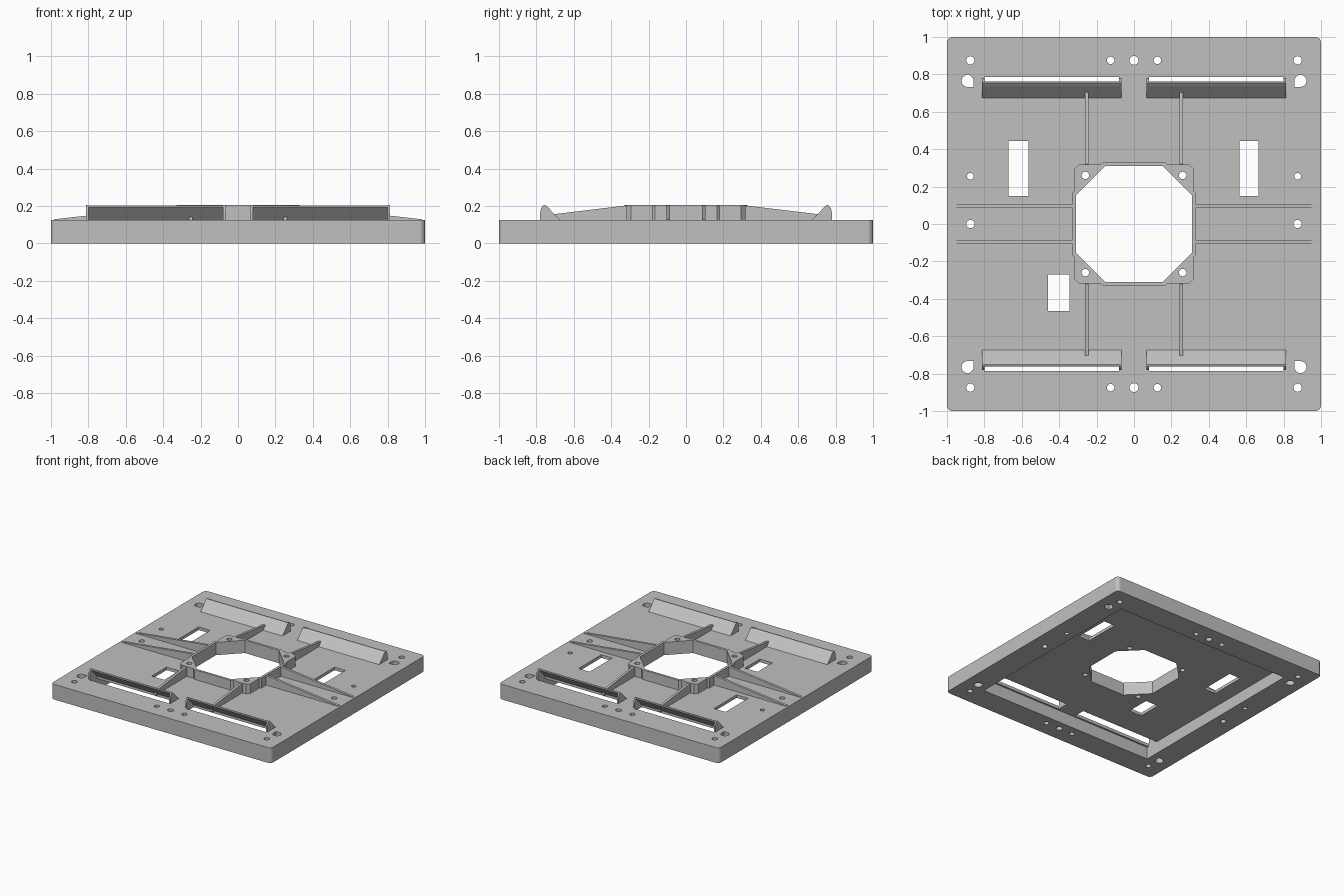
import bpy, bmesh, math
from mathutils import Matrix, Vector

cube = bpy.data.objects.get("Cube")
if cube:
    bpy.data.objects.remove(cube)

grey = bpy.data.materials.new("light grey")
grey.use_nodes = True
colour = (0.53, 0.53, 0.53, 1)
grey.diffuse_color = colour
grey.node_tree.nodes["Principled BSDF"].inputs["Base Color"].default_value = colour

PLANE_XY = Matrix.Identity(4)
PLANE_YZ = Matrix(((0, 0, 1, 0), (1, 0, 0, 0), (0, 1, 0, 0), (0, 0, 0, 1)))
TOP, FLOOR, RIM = 0.125, 0.1, 0.205


def add_prism(bm, outline, low, high, frame=PLANE_XY):
    """Extrude an outline from low to high along the normal of its plane."""
    part = bmesh.new()
    face = part.faces.new([part.verts.new(frame @ Vector((a, b, low))) for a, b in outline])
    moved = bmesh.ops.extrude_face_region(part, geom=[face])["geom"]
    shift = frame.to_3x3() @ Vector((0, 0, high - low))
    bmesh.ops.translate(part, vec=shift, verts=[v for v in moved if isinstance(v, bmesh.types.BMVert)])
    bmesh.ops.recalc_face_normals(part, faces=part.faces)
    mesh = bpy.data.meshes.new("piece")
    part.to_mesh(mesh)
    part.free()
    bm.from_mesh(mesh)
    bpy.data.meshes.remove(mesh)


def finish(bm, name):
    mesh = bpy.data.meshes.new(name)
    bm.to_mesh(mesh)
    bm.free()
    mesh.materials.append(grey)
    obj = bpy.data.objects.new(name, mesh)
    bpy.context.collection.objects.link(obj)
    return obj


def prism(name, outline, low, high, frame=PLANE_XY):
    bm = bmesh.new()
    add_prism(bm, outline, low, high, frame)
    return finish(bm, name)


def rect(x0, x1, y0, y1):
    return [(x0, y0), (x1, y0), (x1, y1), (x0, y1)]


def circle(x, y, r, n=20):
    return [(x + r * math.cos(i * math.tau / n), y + r * math.sin(i * math.tau / n)) for i in range(n)]


def rounded_square(half, r, n=5):
    pts = []
    for q, (sx, sy) in enumerate([(1, 1), (-1, 1), (-1, -1), (1, -1)]):
        for i in range(n + 1):
            a = (q + i / n) * math.pi / 2
            pts.append((sx * (half - r) + r * math.cos(a), sy * (half - r) + r * math.sin(a)))
    return pts


def teardrop(x, y, r):
    """Round hole with one square corner pointing to the centre of the plate."""
    start = math.atan2(-y, -x) + math.pi / 4
    pts = [(x + r * math.cos(start + i * math.pi / 12), y + r * math.sin(start + i * math.pi / 12))
           for i in range(19)]
    return pts + [(x - math.copysign(r, x), y - math.copysign(r, y))]


def cut(obj, cutter):
    mod = obj.modifiers.new("cut", "BOOLEAN")
    mod.operation, mod.solver, mod.object = "DIFFERENCE", "EXACT", cutter
    cutter.hide_render = True
    bpy.context.view_layer.update()
    bpy.context.view_layer.objects.active = obj
    bpy.ops.object.modifier_apply(modifier=mod.name)


# Base plate with a square pocket underneath
plate = prism("base_plate", rounded_square(1, 0.03), 0, TOP)
pocket = prism("pocket_cutter", rect(-0.8, 0.8, -0.8, 0.8), -0.1, FLOOR)
cut(plate, pocket)

# Openings through the plate
holes = bmesh.new()
outlines = [rect(-0.67, -0.565, 0.15, 0.445), rect(0.565, 0.665, 0.15, 0.445),
            rect(-0.46, -0.345, -0.465, -0.27)]
for s in (-1, 1):
    outlines += [circle(s * 0.875, 0, 0.022), circle(s * 0.875, 0.255, 0.018),
                 circle(0, s * 0.875, 0.024)]
    for t in (-1, 1):
        outlines += [circle(s * 0.875, t * 0.875, 0.022), circle(s * 0.125, t * 0.875, 0.02),
                     circle(s * 0.26, t * 0.26, 0.02), teardrop(s * 0.89, t * 0.765, 0.032)]
        xs, ys = sorted((s * 0.08, s * 0.8)), sorted((t * 0.69, t * 0.785))
        outlines.append(rect(*xs, *ys))
# Octagonal central opening
c, h = 0.155, 0.31
outlines.append([(c, -h), (h, -c), (h, c), (c, h), (-c, h), (-h, c), (-h, -c), (-c, -h)])
for outline in outlines:
    add_prism(holes, outline, -0.2, 0.4)
cutter = finish(holes, "hole_cutter")
cut(plate, cutter)

# Raised central frame with bolt corners and thicker middles
quarter = [(0.33, -0.165), (0.33, 0.165), (0.318, 0.18), (0.318, 0.295), (0.295, 0.318), (0.18, 0.318),
           (0.165, 0.33)]
outline = []
for q in range(4):
    turn = Matrix.Rotation(q * math.pi / 2, 2)
    outline += [tuple(turn @ Vector(p)) for p in quarter[1:]]
frame = prism("central_frame", outline, TOP - 0.01, RIM)
cut(frame, cutter)
for helper in (pocket, cutter):
    bpy.data.objects.remove(helper)

# Tapered ribs running out from the frame
for s, side in ((1, "left"), (-1, "right")):
    for t, end in ((1, "back"), (-1, "front")):
        long_rib = [(t * y, z) for y, z in ((0.31, 0.115), (0.71, 0.115), (0.71, 0.156), (0.32, RIM - 0.002))]
        prism(f"{end}_{side}_rib", long_rib, s * 0.253 - 0.01, s * 0.253 + 0.01, PLANE_YZ)
        side_rib = prism(f"{side}_{end}_side_rib",
                         [(s * x, z) for x, z in ((0.32, 0.115), (0.985, 0.115), (0.985, 0.129), (0.33, RIM - 0.002))],
                         -0.01, 0.01)
        side_rib.data.transform(Matrix.Rotation(math.pi / 2, 4, "X"))
        side_rib.data.transform(Matrix.Translation((0, t * 0.095, 0)))

        # Sloping vent hood, open outwards, with end caps
        hood = bmesh.new()
        sheet = [(0.668, 0.12), (0.738, 0.193), (0.75, 0.203), (0.758, 0.203), (0.762, 0.196), (0.69, 0.12)]
        cap = [(0.668, 0.12), (0.738, 0.193), (0.75, 0.204), (0.76, 0.205), (0.768, 0.199),
               (0.776, 0.185), (0.78, 0.165), (0.78, 0.12)]
        for shape, x0, x1 in ((sheet, 0.075, 0.805), (cap, 0.067, 0.08), (cap, 0.8, 0.813)):
            add_prism(hood, [(t * y, z) for y, z in shape], s * x0, s * x1, PLANE_YZ)
        finish(hood, f"{end}_{side}_vent_hood")
